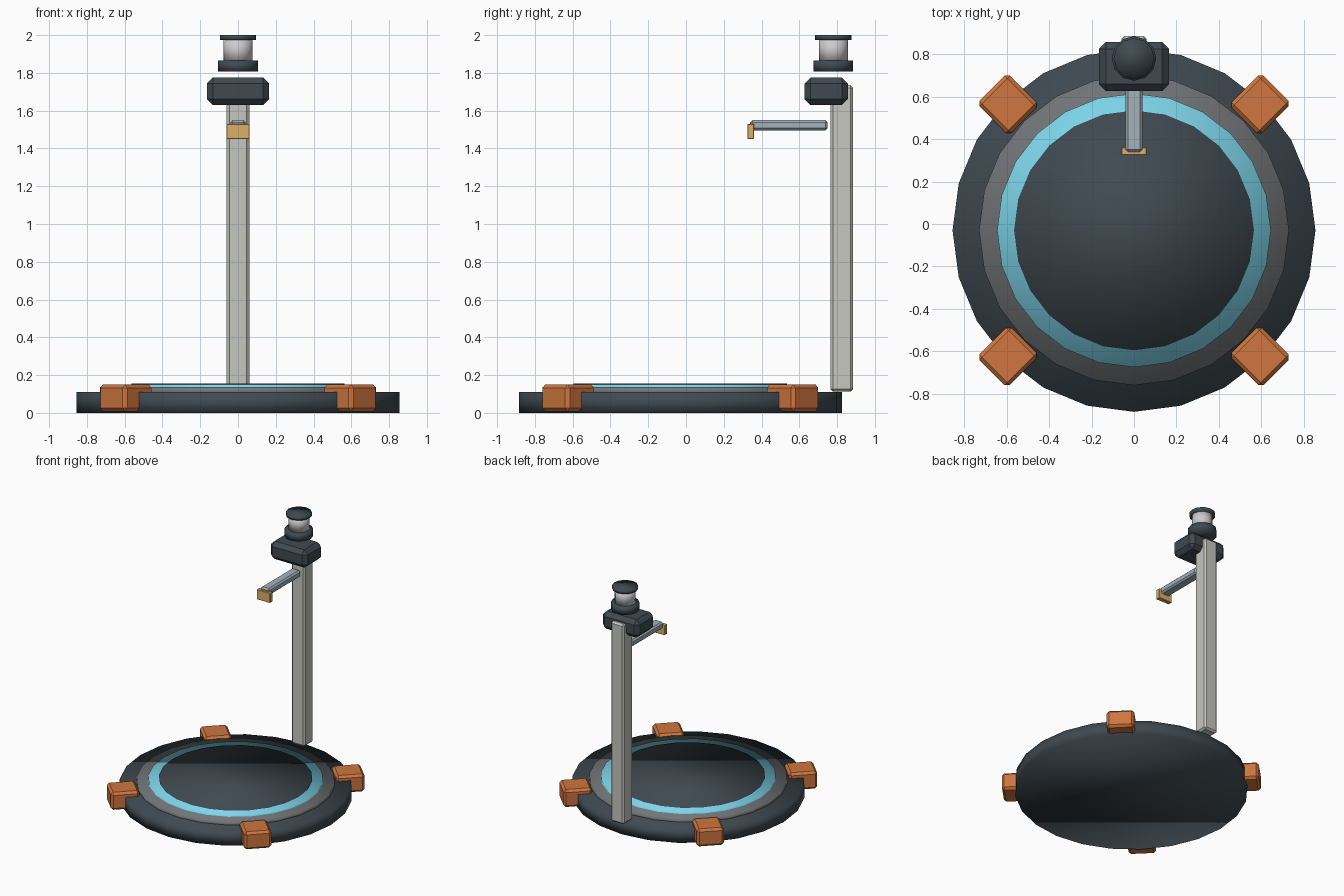
import bpy, bmesh, math
from mathutils import Matrix

if "Cube" in bpy.data.objects:
    bpy.data.objects.remove(bpy.data.objects["Cube"])


def material(name, rgb):
    m = bpy.data.materials.new(name)
    m.diffuse_color = (*rgb, 1.0)
    m.use_nodes = True
    m.node_tree.nodes["Principled BSDF"].inputs["Base Color"].default_value = m.diffuse_color
    return m


DARK = material("dark_slate", (0.05, 0.068, 0.082))
GREY = material("trim_grey", (0.17, 0.18, 0.19))
CYAN = material("glow_cyan", (0.21, 0.68, 0.84))
ORANGE = material("foot_orange", (0.62, 0.18, 0.05))
POST = material("post_grey", (0.56, 0.57, 0.52))
STEEL = material("arm_steel", (0.37, 0.44, 0.49))
GOLD = material("brass", (0.73, 0.43, 0.14))
GLASS = material("lamp_white", (0.85, 0.85, 0.83))


def finish(bm, name, mat, smooth):
    me = bpy.data.meshes.new(name)
    bm.to_mesh(me)
    bm.free()
    me.materials.append(mat)
    for p in me.polygons:
        p.use_smooth = smooth
    ob = bpy.data.objects.new(name, me)
    bpy.context.collection.objects.link(ob)
    return ob


def box(name, mat, x, y, z, bevel, turn=0.0):
    """Chamfered box from (min, max) ranges, turned about its own vertical axis."""
    bm = bmesh.new()
    bmesh.ops.create_cube(bm, size=1.0)
    size = [r[1] - r[0] for r in (x, y, z)]
    bmesh.ops.scale(bm, vec=size, verts=bm.verts)
    if bevel:
        bmesh.ops.bevel(bm, geom=bm.edges[:], offset=bevel, segments=1,
                        affect='EDGES', profile=0.5)
    ob = finish(bm, name, mat, False)
    ob.location = [(r[0] + r[1]) / 2 for r in (x, y, z)]
    ob.rotation_euler.z = turn
    return ob


def disc(name, mat, radius, z0, z1, y, sides):
    """Softly shaded low-sided drum."""
    bm = bmesh.new()
    bmesh.ops.create_cone(bm, cap_ends=True, segments=sides, radius1=radius,
                          radius2=radius, depth=z1 - z0,
                          matrix=Matrix.Translation((0, 0, 0)))
    ob = finish(bm, name, mat, True)
    ob.location = (0, y, (z0 + z1) / 2)
    return ob


BASE_Y = -0.03
LAMP_Y = 0.78

# Stepped round platform
disc("platform_base", DARK, 0.855, 0.0, 0.11, BASE_Y, 24)
disc("platform_trim", GREY, 0.73, 0.09, 0.137, BASE_Y, 24)
disc("glow_ring", CYAN, 0.645, 0.11, 0.149, BASE_Y, 24)
disc("platform_top", DARK, 0.565, 0.12, 0.156, BASE_Y, 24)

# Four corner feet set radially
for i in range(4):
    a = math.radians(45 + 90 * i)
    cx = 0.84 * math.cos(a)
    cy = BASE_Y + 0.84 * math.sin(a)
    box(f"corner_foot_{i + 1}", ORANGE, (cx - 0.107, cx + 0.107),
        (cy - 0.102, cy + 0.102), (0.008, 0.15), 0.018, a)

# Rear post with its arm and tip
box("post", POST, (-0.06, 0.06), (0.765, 0.885), (0.112, 1.735), 0.014)
box("arm", STEEL, (-0.04, 0.04), (0.34, 0.75), (1.495, 1.55), 0.012)
box("arm_tip", GOLD, (-0.06, 0.06), (0.325, 0.36), (1.45, 1.53), 0.003)

# Head housing and beacon lamp
box("head_housing", DARK, (-0.165, 0.165), (0.627, 0.857), (1.63, 1.775), 0.032)
disc("lamp_collar", DARK, 0.105, 1.808, 1.866, LAMP_Y, 12)
disc("lamp_glass", GLASS, 0.077, 1.86, 1.98, LAMP_Y, 12)
disc("lamp_cap", DARK, 0.096, 1.974, 2.0, LAMP_Y, 12)
